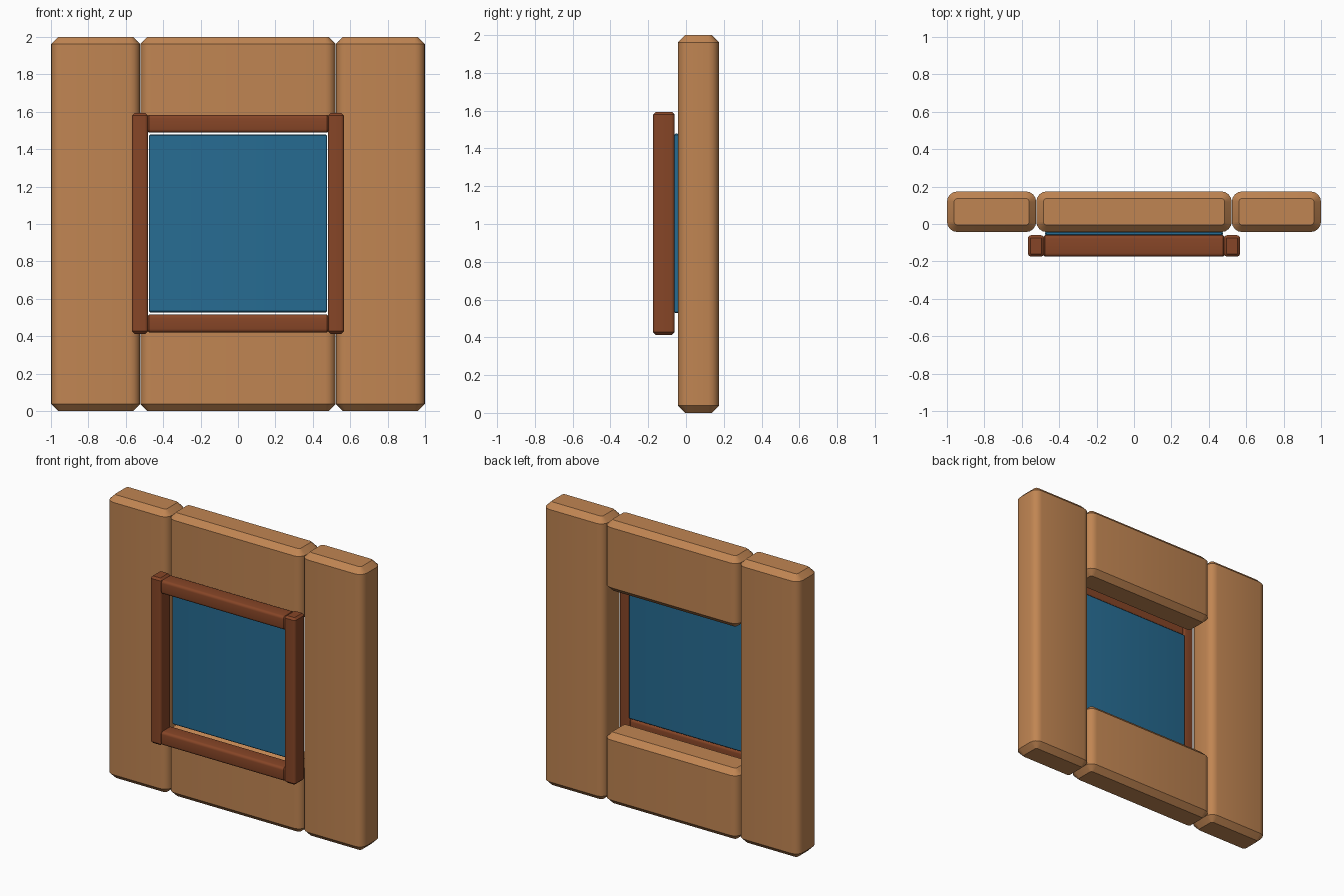
import bpy, bmesh
from math import cos, sin, pi, radians

if "Cube" in bpy.data.objects:
    bpy.data.objects.remove(bpy.data.objects["Cube"])


def material(name, color):
    m = bpy.data.materials.new(name)
    m.diffuse_color = (*color, 1)
    m.use_nodes = True
    m.node_tree.nodes["Principled BSDF"].inputs["Base Color"].default_value = m.diffuse_color
    return m


light_wood = material("light_wood", (0.53, 0.235, 0.085))
dark_wood = material("dark_wood", (0.24, 0.06, 0.02))
blue_glass = material("blue_glass", (0.02, 0.15, 0.29))


def outline(w, d, r, seg=4):
    """Rounded rectangle, counter-clockwise."""
    pts = []
    for i, (sx, sy) in enumerate([(1, 1), (-1, 1), (-1, -1), (1, -1)]):
        for k in range(seg + 1):
            a = (i + k / seg) * pi / 2
            pts.append((sx * (w / 2 - r) + r * cos(a), sy * (d / 2 - r) + r * sin(a)))
    return pts


def bar(name, center, w, d, length, r, chamfer, mat, along_x=False):
    """Bar with rounded long edges and chamfered ends."""
    bm = bmesh.new()
    h, c = length / 2, chamfer
    full = outline(w, d, r)
    inset = outline(w - 2 * c, d - 2 * c, r - c)
    rings = [[bm.verts.new((x, y, z)) for x, y in pts]
             for pts, z in ((inset, -h), (full, -h + c), (full, h - c), (inset, h))]
    n = len(full)
    for a, b in zip(rings, rings[1:]):
        for i in range(n):
            j = (i + 1) % n
            bm.faces.new((a[i], a[j], b[j], b[i]))
    bm.faces.new(rings[0][::-1])
    bm.faces.new(rings[-1])
    me = bpy.data.meshes.new(name)
    bm.to_mesh(me)
    bm.free()
    me.materials.append(mat)
    ob = bpy.data.objects.new(name, me)
    bpy.context.collection.objects.link(ob)
    ob.location = center
    if along_x:
        ob.rotation_euler.y = radians(90)
    bpy.ops.object.select_all(action='DESELECT')
    ob.select_set(True)
    bpy.context.view_layer.objects.active = ob
    bpy.ops.object.shade_smooth_by_angle(angle=radians(30))
    return ob


WALL_Y, WALL_D = 0.0655, 0.217
FRAME_Y, FRAME_D = -0.117, 0.114

# Wall: two full-height side planks, and short planks above and below the opening
for side, s in (("left", -1), ("right", 1)):
    bar(f"wall_plank_{side}", (s * 0.7615, WALL_Y, 1), 0.477, WALL_D, 2, 0.055, 0.038, light_wood)
for side, z in (("lower", 0.25), ("upper", 1.75)):
    bar(f"wall_plank_{side}", (0, WALL_Y, z), 1.045, WALL_D, 0.5, 0.055, 0.038, light_wood)

# Window frame: side posts, slightly taller than the rails between them
for side, s in (("left", -1), ("right", 1)):
    bar(f"frame_post_{side}", (s * 0.524, FRAME_Y, 1.003), 0.087, FRAME_D, 1.18, 0.018, 0.014, dark_wood)
for side, s in (("lower", -1), ("upper", 1)):
    bar(f"frame_rail_{side}", (0, FRAME_Y, 1.002 + s * 0.534), 0.095, FRAME_D, 0.98, 0.018, 0.014,
        dark_wood, along_x=True)

# Glass pane behind the frame
bar("window_pane", (0, -0.05, 1.003), 0.95, 0.022, 0.95, 0.008, 0.006, blue_glass)
